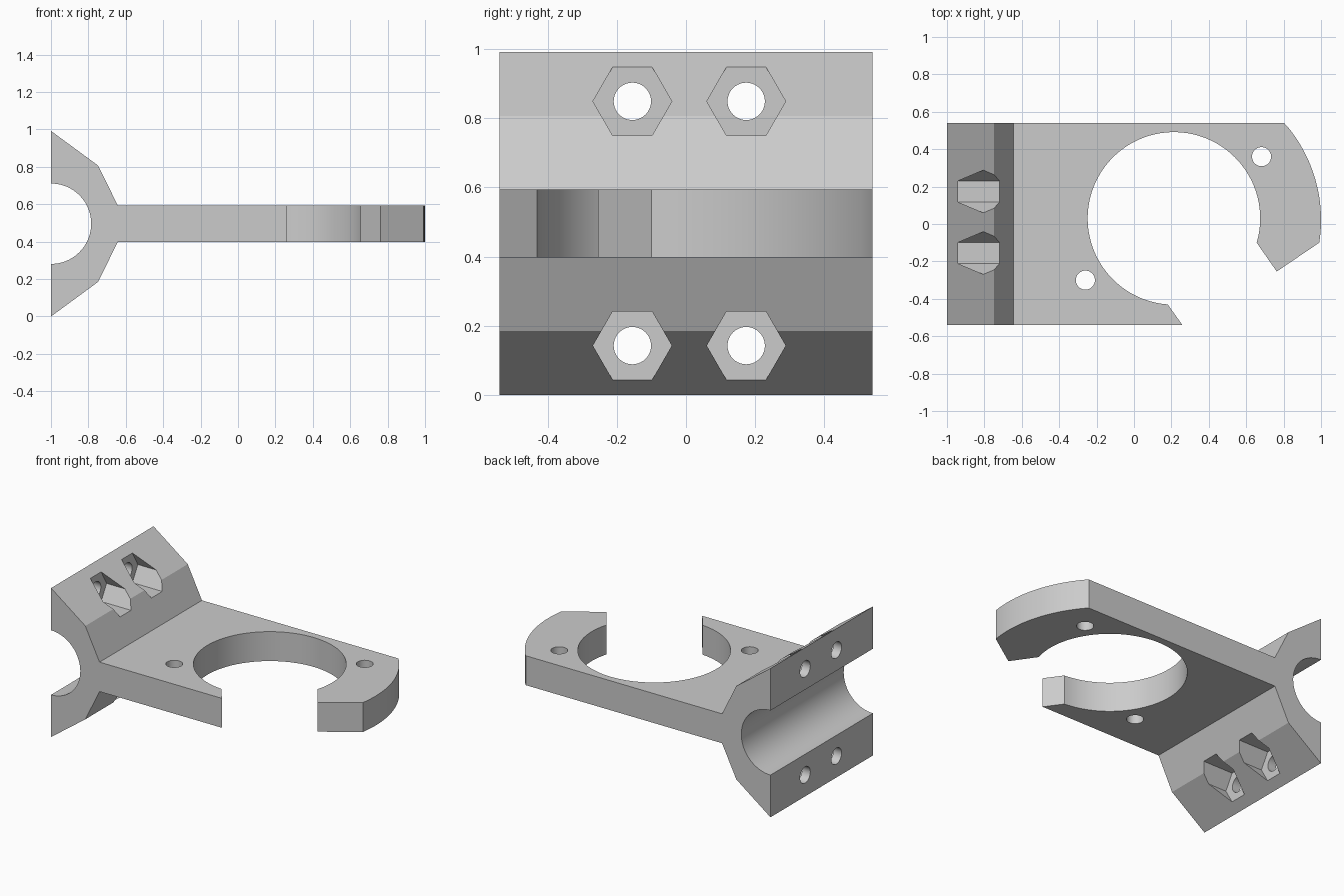
import bpy, bmesh
from math import sin, cos, atan2, hypot, radians, tau
from mathutils import Vector

if "Cube" in bpy.data.objects:
    bpy.data.objects.remove(bpy.data.objects["Cube"], do_unlink=True)

MID = 0.496       # height of the symmetry plane
HALF_Y = 0.539    # half the width of the mount
HALF_T = 0.098    # half the plate thickness

grey = bpy.data.materials.new("light_grey")
grey.use_nodes = True
grey.diffuse_color = (0.6, 0.6, 0.6, 1)
grey.node_tree.nodes["Principled BSDF"].inputs["Base Color"].default_value = (0.6, 0.6, 0.6, 1)


def arc(cx, cy, r, start, end, n):
    """Points on an arc, angles in radians."""
    steps = [start + (end - start) * i / n for i in range(n + 1)]
    return [(cx + r * cos(a), cy + r * sin(a)) for a in steps]


def circle(cx, cy, r, n):
    return arc(cx, cy, r, 0, tau, n)[:-1]


def prism(name, points, axis, low, high):
    """Extrude a 2D outline along the x, y or z axis."""
    place = {"x": lambda a, b: (low, a, b),
             "y": lambda a, b: (a, low, b),
             "z": lambda a, b: (a, b, low)}[axis]
    bm = bmesh.new()
    face = bm.faces.new([bm.verts.new(place(a, b)) for a, b in points])
    top = bmesh.ops.extrude_face_region(bm, geom=[face])["geom"]
    shift = Vector([high - low if axis == k else 0 for k in "xyz"])
    bmesh.ops.translate(bm, vec=shift, verts=[v for v in top if isinstance(v, bmesh.types.BMVert)])
    bmesh.ops.recalc_face_normals(bm, faces=bm.faces)
    mesh = bpy.data.meshes.new(name)
    bm.to_mesh(mesh)
    bm.free()
    mesh.materials.append(grey)
    obj = bpy.data.objects.new(name, mesh)
    bpy.context.collection.objects.link(obj)
    return obj


def combine(target, tool, operation):
    """Apply a boolean and discard the tool."""
    tool.hide_render = True
    mod = target.modifiers.new(operation.lower(), "BOOLEAN")
    mod.operation, mod.solver, mod.object = operation, "EXACT", tool
    bpy.context.view_layer.objects.active = target
    bpy.ops.object.modifier_apply(modifier=mod.name)
    bpy.data.objects.remove(tool, do_unlink=True)


# Clamp block with its half-round channel
upper = [(-0.643, HALF_T), (-0.748, 0.311), (-1, 0.496)]
channel = arc(-1, 0, 0.215, tau / 4, -tau / 4, 48)
lower = [(x, -z) for x, z in reversed(upper)]
profile = [(x, MID + z) for x, z in upper + channel + lower]
mount = prism("clamp_mount", profile, "y", -HALF_Y, HALF_Y)

# Bolt holes and hexagonal nut pockets
for y in (-0.155, 0.174):
    for z in (MID - 0.353, MID + 0.353):
        combine(mount, prism("nut_pocket", circle(y, z, 0.114, 6), "x", -0.94, -0.55), "DIFFERENCE")
        combine(mount, prism("bolt_hole", circle(y, z, 0.054, 40), "x", -1.1, -0.9), "DIFFERENCE")

# Open ring plate: inner bore with a gap, rounded outer end
cx, cy = 0.2135, 0.03
gap_a, gap_b = (0.18, -0.432), (0.656, -0.1)
bore = arc(cx, cy, hypot(gap_b[0] - cx, gap_b[1] - cy),
           atan2(gap_a[1] - cy, gap_a[0] - cx) + tau,
           atan2(gap_b[1] - cy, gap_b[0] - cx), 96)
ox, oy = 0.217, 0.022
rim = arc(ox, oy, 0.783, atan2(-0.1 - oy, 0.991 - ox), atan2(HALF_Y - oy, 0.803 - ox), 32)
rim[-1] = (0.803, HALF_Y)
outline = ([(-0.68, -HALF_Y), (0.258, -HALF_Y)] + bore + [(0.763, -0.254)]
           + rim + [(-0.68, HALF_Y)])
plate = prism("ring_plate", outline, "z", MID - HALF_T, MID + HALF_T)

# Screw holes through the plate
for x, y in ((0.682, 0.36), (-0.26, -0.3)):
    combine(plate, prism("screw_hole", circle(x, y, 0.051, 40), "z", 0, 1), "DIFFERENCE")

# One solid part, smooth on its round walls
combine(mount, plate, "UNION")
bpy.ops.object.select_all(action="DESELECT")
mount.select_set(True)
bpy.context.view_layer.objects.active = mount
bpy.ops.object.shade_smooth_by_angle(angle=radians(20))
